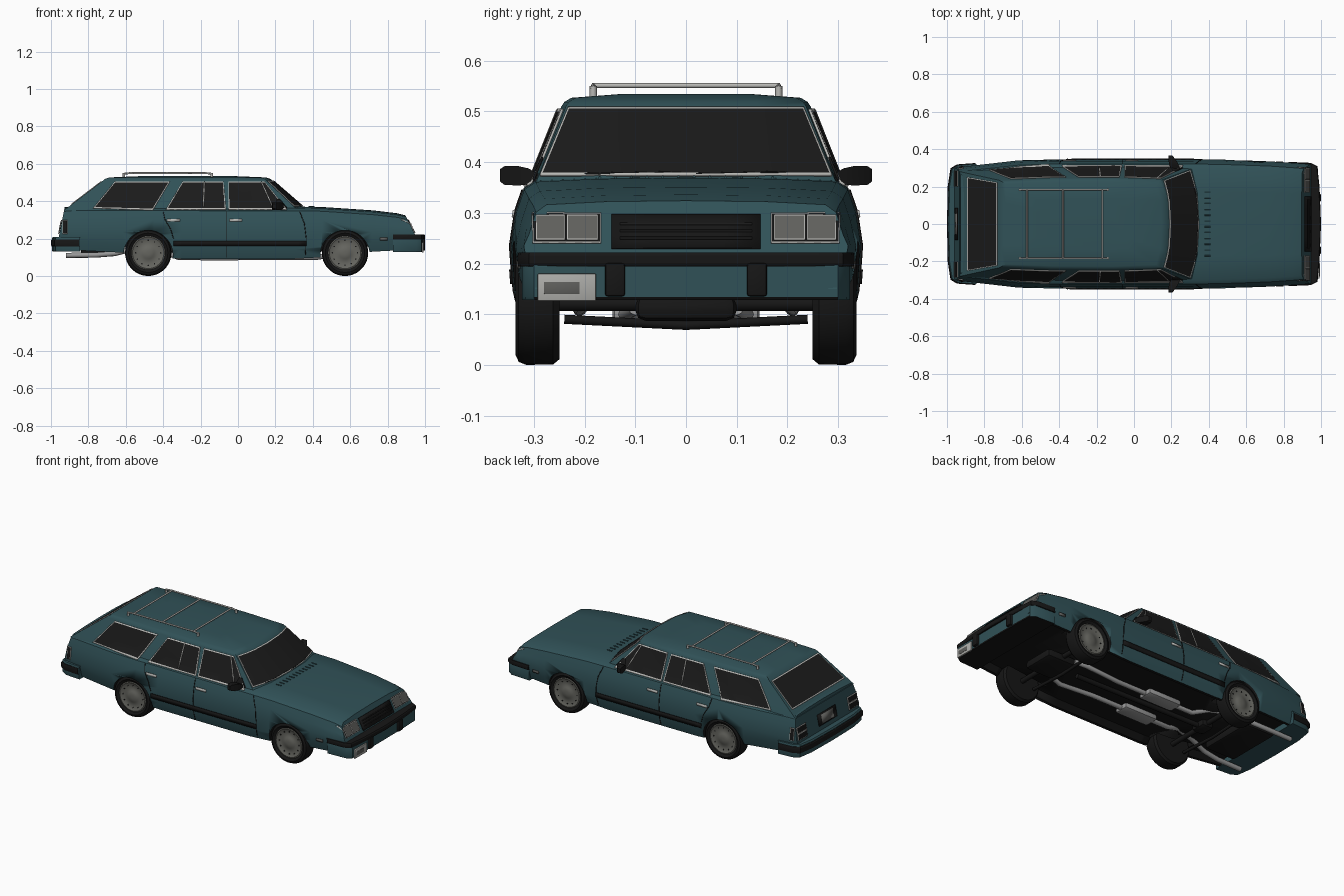
import bpy, bmesh, math
from mathutils import Vector
from mathutils.bvhtree import BVHTree

cube = bpy.data.objects.get("Cube")
if cube:
    bpy.data.objects.remove(cube, do_unlink=True)


def material(name, r, g, b):
    m = bpy.data.materials.new(name)
    m.use_nodes = True
    m.diffuse_color = (r, g, b, 1)
    m.node_tree.nodes["Principled BSDF"].inputs["Base Color"].default_value = (r, g, b, 1)
    return m


TEAL = material("teal paint", .03, .083, .096)
BLACK = material("black trim", .008, .008, .008)
GLASS = material("dark glass", .0105, .0105, .0105)
CHROME = material("bright trim", .48, .48, .46)
WHEEL = material("wheel grey", .13, .13, .115)
LAMP = material("lamp grey", .115, .115, .108)
PIPE = material("exhaust grey", .32, .32, .32)
PLATE = material("plate grey", .42, .42, .4)


def finish(name, bm, *mats):
    bmesh.ops.recalc_face_normals(bm, faces=bm.faces)
    me = bpy.data.meshes.new(name)
    bm.to_mesh(me)
    bm.free()
    ob = bpy.data.objects.new(name, me)
    bpy.context.collection.objects.link(ob)
    for m in mats:
        me.materials.append(m)
    bpy.ops.object.select_all(action='DESELECT')
    bpy.context.view_layer.objects.active = ob
    ob.select_set(True)
    bpy.ops.object.shade_smooth_by_angle(angle=math.radians(32))
    return ob


def loft(name, rings, *mats):
    bm = bmesh.new()
    loops = [[bm.verts.new(p) for p in ring] for ring in rings]
    for a, b in zip(loops, loops[1:]):
        for i in range(len(a)):
            j = (i + 1) % len(a)
            bm.faces.new((a[i], a[j], b[j], b[i]))
    bm.faces.new(loops[0])
    bm.faces.new(loops[-1])
    return finish(name, bm, *mats)


def mirrored(half):
    # half outline as (a, y, b); first and last points lie on y = 0
    return half + [(a, -y, b) for a, y, b in half[-2:0:-1]]


def prism(name, outline, z0, z1, mat):
    def ring(z, k):
        return mirrored([(x * k, y * k, z) for x, y in outline])
    return loft(name, [ring(z0, .996), ring(z0 + .006, 1), ring(z1 - .006, 1), ring(z1, .996)], mat, BLACK)


def blacken_underside(ob):
    for f in ob.data.polygons:
        if f.normal.z < -.5:
            f.material_index = 1


def lathe(name, profile, cx, cz, side, mat, n=36):
    rings = [[(cx + r * math.cos(t), side * y, cz + r * math.sin(t))
              for t in [math.tau * i / n for i in range(n)]] for r, y in profile]
    return loft(name, rings, mat)


def box(name, c, size, mat, bevel=.006):
    bm = bmesh.new()
    bmesh.ops.create_cube(bm, size=1)
    for v in bm.verts:
        v.co = Vector(c) + Vector([v.co[i] * size[i] for i in range(3)])
    bmesh.ops.bevel(bm, geom=bm.edges[:], offset=bevel, segments=2, affect='EDGES', profile=.5)
    return finish(name, bm, mat)


def tube(name, pts, r, mat):
    cu = bpy.data.curves.new(name, 'CURVE')
    cu.dimensions = '3D'
    cu.bevel_depth, cu.bevel_resolution, cu.use_fill_caps = r, 2, True
    sp = cu.splines.new('POLY')
    sp.points.add(len(pts) - 1)
    for p, q in zip(sp.points, pts):
        p.co = (*q, 1)
    cu.materials.append(mat)
    bpy.context.collection.objects.link(bpy.data.objects.new(name, cu))


# Lower body: stations of (x, half width, top, bottom, end slant)
stations = [(-.955, .3, .36, .15, .2), (-.9, .308, .364, .14, .1), (-.62, .34, .364, .125, 0),
            (-.45, .346, .364, .1, 0), (-.3, .346, .364, .092, 0), (.3, .346, .363, .092, 0),
            (.45, .345, .361, .1, 0), (.72, .335, .343, .13, 0), (.88, .325, .328, .14, -.3),
            (.945, .32, .316, .15, -.5)]


def section(x, w, zt, zb, slant):
    half = [(0, zb + .03), (.8, zb + .03), (.88, zb), (.93, zb), (.98, zb + .05), (1, .235),
            (.97, zt - .06), (.925, zt - .015), (.86, zt), (.5, zt + .006), (0, zt + .008)]
    return mirrored([(x + slant * (z - .225), y * w, z) for y, z in half])


body = loft("body", [section(*s) for s in stations], TEAL, BLACK)
blacken_underside(body)

# Wheel arches
AXLES = (.572, -.48)
for wx in AXLES:
    for s in (1, -1):
        cut = lathe("arch_cutter", [(.132, .22), (.132, .5)], wx, .112, s, TEAL)
        cut.hide_render = True
        cut.data.materials.append(BLACK)
        for f in cut.data.polygons:
            f.material_index = 1
        mod = body.modifiers.new("arch", 'BOOLEAN')
        mod.object, mod.operation, mod.solver = cut, 'DIFFERENCE', 'EXACT'
        bpy.context.view_layer.objects.active = body
        bpy.ops.object.modifier_apply(modifier=mod.name)
        bpy.data.objects.remove(cut, do_unlink=True)

# Cabin and roof
base = [(.37, 0), (.36, .17), (.322, .3), (-.1, .31), (-.6, .303), (-.932, .28), (-.932, .15), (-.932, 0)]
top = [(.185, 0), (.178, .14), (.152, .237), (-.1, .246), (-.45, .244), (-.722, .234), (-.722, .12), (-.722, 0)]


def ring(outline, z, k=1):
    return mirrored([(-.27 + (x + .27) * k, y * k, z) for x, y in outline])


cabin = loft("cabin", [ring(base, .35), ring(top, .51), ring(top, .519, .975), ring(top, .527, .92),
                       ring(top, .534, .55)], TEAL)

# Projection of flat shapes onto the shell
verts, polys = [], []
for ob in (body, cabin):
    n = len(verts)
    verts += [v.co.copy() for v in ob.data.vertices]
    polys += [[i + n for i in p.vertices] for p in ob.data.polygons]
shell = BVHTree.FromPolygons(verts, polys)


def project(axis, s, a, b, lift):
    o, d = {'side': ((a, 2 * s, b), (0, -s, 0)), 'end': ((2 * s, a, b), (-s, 0, 0)),
            'top': ((a, b, 2), (0, 0, -1))}[axis]
    hit = shell.ray_cast(Vector(o), Vector(d))[0]
    return (hit if hit else Vector(o) * .45) - Vector(d) * lift


def steps(n, length, border):
    e = border / length
    return [0] * (e > 0) + [e + (1 - 2 * e) * i / n for i in range(n + 1)] + [1] * (e > 0)


def decal(name, axis, s, corners, mat, lift=.004, n=8, m=3, border=0):
    # thin sheet that follows the shell, with an optional bright border
    c = [Vector(p) for p in corners]
    us, vs = steps(n, (c[1] - c[0]).length, border), steps(m, abs(c[3].y - c[0].y), border)
    bm = bmesh.new()
    grid = [[bm.verts.new(project(axis, s, *c[0].lerp(c[3], v).lerp(c[1].lerp(c[2], v), u), lift))
             for u in us] for v in vs]
    for j in range(len(vs) - 1):
        for i in range(len(us) - 1):
            f = bm.faces.new((grid[j][i], grid[j][i + 1], grid[j + 1][i + 1], grid[j + 1][i]))
            f.material_index = int(border > 0 and (i in (0, len(us) - 2) or j in (0, len(vs) - 2)))
    ob = finish(name, bm, mat, CHROME)
    thick = ob.modifiers.new("thickness", 'SOLIDIFY')
    thick.thickness, thick.offset = .005, 0


def rect(a0, a1, b0, b1):
    return [(a0, b0), (a1, b0), (a1, b1), (a0, b1)]


def seam(name, axis, s, pts, r, mat, lift=.0015):
    fine = [Vector(p).lerp(Vector(q), i / 8) for p, q in zip(pts, pts[1:]) for i in range(9)]
    tube(name, [project(axis, s, *p, lift) for p in fine], r, mat)


# Windows
decal("windshield", 'end', 1, [(-.288, .374), (.288, .374), (.232, .508), (-.232, .508)], GLASS, border=.004)
decal("rear_window", 'end', -1, [(-.25, .383), (.25, .383), (.222, .505), (-.222, .505)], GLASS, lift=.003, border=.004)
side_windows = {"quarter_window": [(-.775, .362), (-.455, .352), (-.364, .505), (-.658, .505)],
                "rear_door_window": [(-.385, .355), (-.064, .355), (-.078, .505), (-.295, .505)],
                "front_door_window": [(-.052, .355), (.262, .355), (.142, .505), (-.052, .505)]}

for s in (1, -1):
    for name, corners in side_windows.items():
        decal(name, 'side', s, corners, GLASS, border=.006)
    for x0, x1 in ((-.185, -.18), (.185, .125)):
        decal("window_divider", 'side', s, [(x0 - .003, .37), (x0 + .003, .37), (x1 + .003, .503), (x1 - .003, .503)],
              CHROME, lift=.0055, n=1)
    decal("mirror_sail", 'side', s, [(.19, .365), (.262, .365), (.225, .41), (.21, .41)], BLACK, lift=.0055, n=2)
    # Doors: rub strip, seams and handles
    decal("rub_strip", 'side', s, rect(-.345, .365, .16, .188), BLACK, n=16, m=1)
    for pts in ([(-.06, .1), (-.06, .345)], [(.36, .11), (.365, .2), (.355, .28), (.33, .345)],
                [(-.345, .2), (-.36, .25), (-.39, .3), (-.4, .345)]):
        seam("door_seam", 'side', s, pts, .002, BLACK)
    for x in (-.345, -.012):
        decal("door_handle", 'side', s, rect(x - .034, x + .034, .291, .305), CHROME, n=2, m=1)
    decal("side_marker", 'side', s, rect(.76, .8, .19, .205), LAMP, n=1, m=1)
    # Mirrors
    loft("mirror", [[(x, s * y, z) for x, z in rect(*b)] for y, b in
                    ((.285, (.205, .25, .362, .374)), (.312, (.19, .24, .356, .388)), (.33, (.186, .232, .354, .392)),
                     (.358, (.183, .212, .355, .392)), (.367, (.185, .203, .362, .386)))], BLACK)
    # Head lamps and tail lamps
    decal("lamp_surround", 'end', 1, rect(s * .168, s * .303, .24, .3), BLACK, lift=.002, n=4, border=.002)
    for a, b in ((.174, .235), (.239, .296)):
        decal("head_lamp", 'end', 1, rect(s * a, s * b, .246, .296), LAMP, n=1, m=1, border=.002)
    for z in (.225, .263):
        decal("tail_lamp", 'end', -1, rect(s * .2, s * .287, z, z + .036), BLACK, n=2, border=.0035)
    decal("tail_lamp_wrap", 'side', s, rect(-.938, -.912, .226, .298), BLACK, lift=.003, n=1, border=.003)
    # Bumper guards
    box("bumper_guard", (.983, s * .14, .168), (.034, .04, .066), BLACK)

# Grille, number plates, cowl vents and wipers
decal("grille", 'end', 1, rect(-.147, .147, .23, .297), BLACK, n=4)
for z in (.25, .264, .278):
    seam("grille_bar", 'end', 1, [(-.13, z), (.13, z)], .003, GLASS, .006)
box("front_plate", (.988, -.235, .153), (.009, .115, .054), PLATE, .002)
box("front_plate_panel", (.992, -.245, .152), (.004, .07, .024), LAMP, .001)
decal("rear_plate_recess", 'end', -1, rect(-.085, .085, .235, .3), BLACK, lift=.003, n=1, m=1)
decal("rear_plate", 'end', -1, rect(-.055, .055, .243, .292), LAMP, lift=.005, n=1, m=1)
for i in range(12):
    y = -.17 + i * .031
    seam("cowl_vent", 'top', 1, [(.378, y), (.41, y)], .003, TEAL)
for y0, y1 in ((-.2, -.01), (.02, .2)):
    seam("wiper", 'end', 1, [(y0, .377), (y1, .381)], .002, BLACK, .006)

# Bumpers
front_shape = [(.83, 0), (.83, .332), (.945, .327), (.98, .31), (.992, .2), (1, 0)]
prism("front_bumper", front_shape, .194, .222, BLACK)
valance_shape = [(.83, 0), (.83, .324), (.955, .318), (.981, .3), (.985, .2), (.986, 0)]
blacken_underside(prism("front_valance", valance_shape, .128, .2, TEAL))
rear_shape = [(-.845, 0), (-.845, .322), (-.94, .315), (-.975, .295), (-.99, .2), (-.994, 0)]
prism("rear_bumper", rear_shape, .13, .208, TEAL)
prism("rear_bumper_strip", [(x * 1.006, y * 1.012) for x, y in rear_shape], .158, .196, BLACK)

# Roof rack
for s in (1, -1):
    y = s * .183
    tube("rack_rail", [(-.615, y, .546), (-.58, y, .55), (-.17, y, .55), (-.135, y, .546)], .005, CHROME)
    for x in (-.61, -.14):
        tube("rack_foot", [(x, y, .522), (x, y, .55)], .007, CHROME)
for x in (-.572, -.38, -.17):
    tube("rack_bar", [(x, -.185, .551), (x, .185, .551)], .005, CHROME)

# Wheels
for wx in AXLES:
    for s in (1, -1):
        lathe("tyre", [(.06, .25), (.113, .25), (.123, .262), (.124, .315), (.118, .33), (.105, .336),
                       (.088, .326), (.086, .3)], wx, .124, s, BLACK)
        lathe("wheel_cover", [(.088, .3), (.09, .328), (.084, .33), (.076, .326), (.058, .322), (.036, .324),
                              (.03, .328), (.008, .33)], wx, .124, s, WHEEL)
        for t in [math.tau * i / 12 for i in range(12)]:
            lathe("wheel_slot", [(.004, .316), (.004, .3255)], wx + .067 * math.cos(t), .124 + .067 * math.sin(t),
                  s, BLACK, 8)

# Underside: axles, driveline and exhaust
for wx in AXLES:
    tube("axle", [(wx, -.26, .12), (wx, .26, .12)], .014, BLACK)
    box("axle_housing", (wx, 0, .12), (.08, .1, .05), BLACK, .02)
    tube("lower_arm", [(wx - .07, -.24, .09), (wx - .07, 0, .078), (wx - .07, .24, .09)], .009, BLACK)
tube("drive_shaft", [(-.48, 0, .115), (.4, 0, .105)], .014, BLACK)
box("oil_pan", (.58, 0, .112), (.2, .2, .05), BLACK, .02)
box("fuel_tank", (-.74, 0, .14), (.2, .34, .05), BLACK, .015)
for s in (1, -1):
    path = [(.5, .1, .112), (.42, .12, .1), (.2, .1, .1), (-.32, .1, .1), (-.42, .13, .14),
            (-.56, .18, .145), (-.66, .2, .12), (-.76, .21, .112), (-.92, .21, .11)]
    tube("exhaust_pipe", [(x, s * y, z) for x, y, z in path], .014, PIPE)
    box("muffler", (-.1, s * .1, .1), (.22, .09, .034), PIPE, .012)
